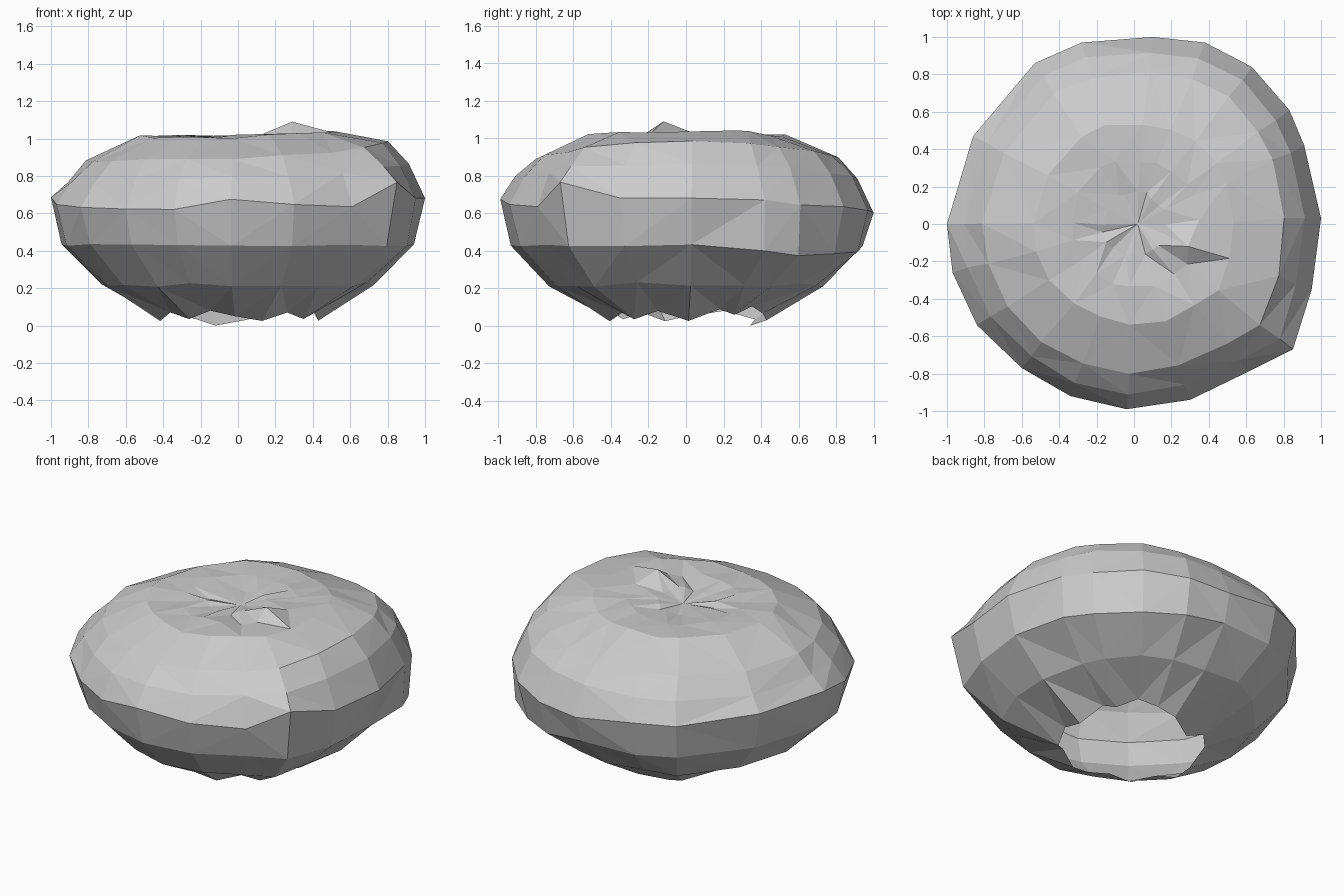
import bpy, bmesh, random
from mathutils import Vector

if "Cube" in bpy.data.objects:
    bpy.data.objects.remove(bpy.data.objects["Cube"])

random.seed(4)

# Plan outline of the widest ring, counter-clockwise
OUTLINE = [(1.0, .03), (.91, .42), (.83, .61), (.63, .84), (.38, .97), (.1, 1.0),
           (-.28, .97), (-.53, .86), (-.86, .47), (-1.0, 0), (-.97, -.26),
           (-.84, -.54), (-.6, -.77), (-.34, -.92), (-.04, -.99), (.3, -.94),
           (.61, -.79), (.85, -.67), (.95, -.35)]

# Profile: radius, height, extra height right, extra height left, jitter
PROFILE = [(.43, .05, 0, 0, 0), (.73, .22, 0, 0, .012), (.945, .43, 0, 0, .006),
           (1.0, .65, .03, .04, .006), (.915, .79, .08, -.03, .008),
           (.81, .895, .085, -.02, .008), (.54, 1.01, .03, 0, .01),
           (.34, 1.01, .02, 0, .012), (.17, 1.0, .02, 0, .012)]

# Uneven height of the widest crease and the lower crease, by outline index
CREASE = {2: -.02, 3: -.03, 4: -.04, 5: -.05, 10: -.04, 11: -.05, 12: -.04, 13: -.03,
          14: .03, 15: -.01, 16: -.03, 17: .09}
LOW_CREASE = {1: -.03, 2: -.05, 3: -.05, 4: -.03}

bm = bmesh.new()
rings = []
for k, (r, z, right, left, jit) in enumerate(PROFILE):
    ring = []
    for i, (x, y) in enumerate(OUTLINE):
        p = Vector((x, y, 0))
        even = p.normalized()
        radius = .985 if k == 2 and i in (1, 2) else r
        # the outline irregularity fades towards the opening and the crown
        p = p.lerp(even, max(0, 1 - r) * .9) * radius
        h = z + (right if x > 0 else left) * x * x
        if k == 0:  # ragged lower rim
            h += (-.025, .02, -.015, .03, 0)[i % 5]
            h += .05 * max(0, even.x) * max(0, even.y)
        elif k == 2:
            h += LOW_CREASE.get(i, 0)
        elif k == 3:
            h += CREASE.get(i, 0)
        p.x += random.uniform(-jit, jit) * (k != 3)
        p.y += random.uniform(-jit, jit) * (k != 3)
        h += random.uniform(-jit, jit)
        ring.append(bm.verts.new((p.x, p.y, h)))
    rings.append(ring)

# Walls between the rings; the underside stays open
n = len(OUTLINE)
for a, b in zip(rings, rings[1:]):
    for i in range(n):
        j = (i + 1) % n
        bm.faces.new((a[i], a[j], b[j], b[i]))

# Dimpled crown
centre = bm.verts.new((.02, 0, .985))
for i in range(n):
    bm.faces.new((rings[-1][i], rings[-1][(i + 1) % n], centre))


def move_nearest(ring, target):
    """Move the ring vertex nearest to the target onto it."""
    target = Vector(target)
    v = min(ring, key=lambda v: (v.co.xy - target.xy).length)
    v.co = target


# Raised fold beside the dimple and lowest rim tip
move_nearest(rings[7], (.29, -.12, 1.09))
move_nearest(rings[0], (-.12, .34, 0))

bmesh.ops.triangulate(bm, faces=bm.faces[:])
mesh = bpy.data.meshes.new("cap_shell")
bm.to_mesh(mesh)
bm.free()
cap = bpy.data.objects.new("cap_shell", mesh)
bpy.context.collection.objects.link(cap)
